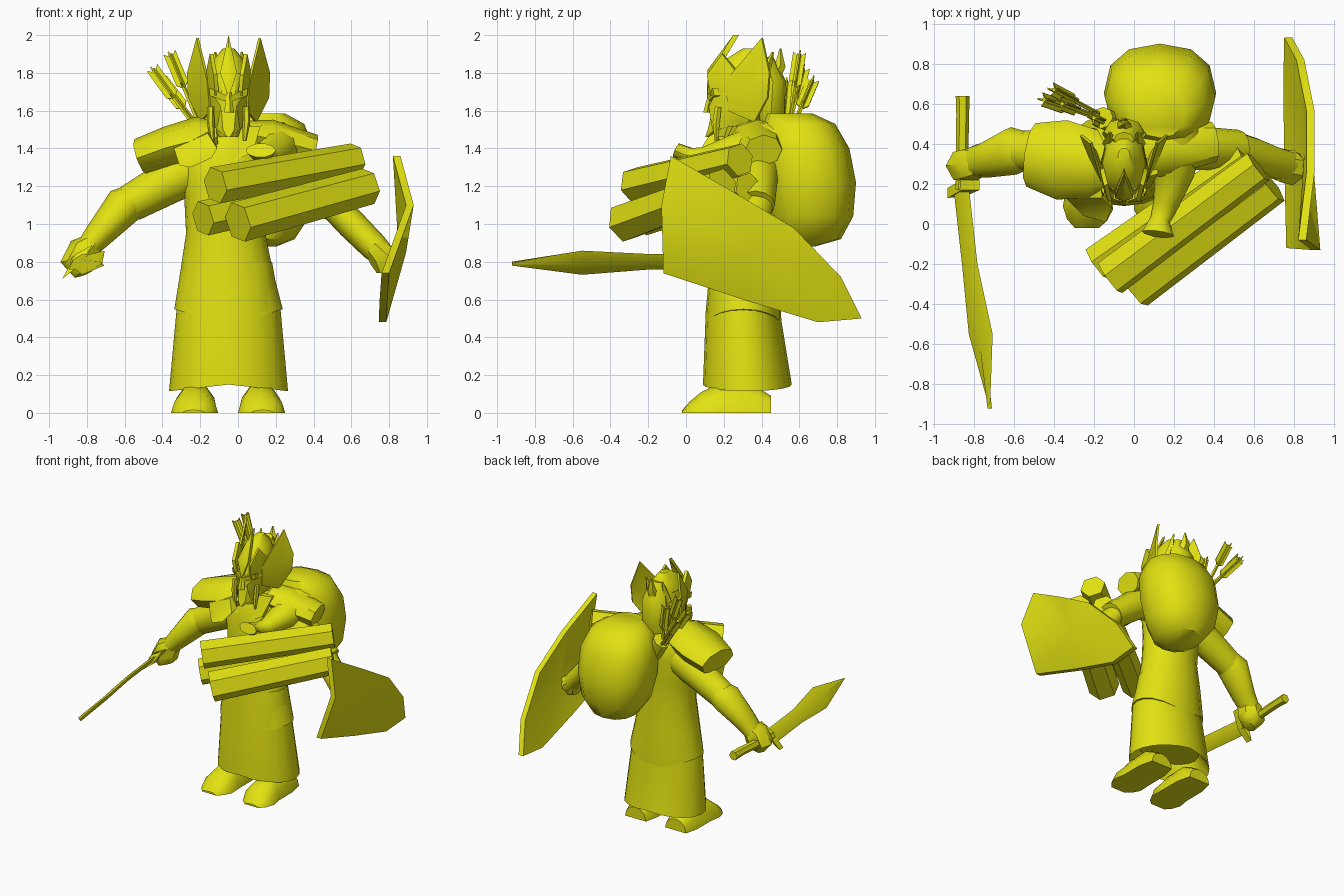
import bpy, bmesh, math
from mathutils import Vector as V

yellow = bpy.data.materials.new("yellow")
yellow.diffuse_color = (0.76, 0.76, 0.006, 1)
CX = -0.05  # body centre line


def make(name, verts, faces):
    mesh = bpy.data.meshes.new(name)
    mesh.from_pydata([tuple(v) for v in verts], [], faces)
    bm = bmesh.new()
    bm.from_mesh(mesh)
    bmesh.ops.recalc_face_normals(bm, faces=bm.faces)
    bm.to_mesh(mesh)
    bm.free()
    mesh.materials.append(yellow)
    obj = bpy.data.objects.new(name, mesh)
    bpy.context.collection.objects.link(obj)
    return obj


def loft(name, rings, n=12, up=(0, 1, 0), level=False, phase=0.0, power=1.0):
    """Skin elliptical rings (x, y, z, radius_a, radius_b) along a path."""
    pts = [V(r[:3]) for r in rings]
    verts, faces = [], []
    for i, r in enumerate(rings):
        t = pts[min(i + 1, len(pts) - 1)] - pts[max(i - 1, 0)]
        t = V((0, 0, 1)) if level else t.normalized()
        a = V(up).cross(t).normalized()
        b = t.cross(a)
        for k in range(n):
            w = math.tau * (k + phase) / n
            c, s = (math.copysign(abs(q) ** power, q) for q in (math.cos(w), math.sin(w)))
            verts.append(pts[i] + a * (r[3] * c) + b * (r[4] * s))
    for i in range(len(rings) - 1):
        for k in range(n):
            j = (k + 1) % n
            faces.append((i * n + k, i * n + j, (i + 1) * n + j, (i + 1) * n + k))
    faces += [tuple(range(n)), tuple(range((len(rings) - 1) * n, len(rings) * n))]
    return make(name, verts, faces)


def plate(name, pts, off, bulge=(0, 0, 0)):
    """Solid plate: outline fanned from a raised centre, thickened by off."""
    n, off = len(pts), V(off)
    pts = [V(p) for p in pts]
    pts.append(sum(pts, V()) / n + V(bulge))
    verts = pts + [p + off for p in pts]
    faces, m = [], n + 1
    for k in range(n):
        j = (k + 1) % n
        faces += [(k, j, n), (m + j, m + k, m + n), (j, k, m + k, m + j)]
    return make(name, verts, faces)


# robe: flared lower skirt with a wavy hem, tunic on top
skirt = loft("lower_robe", [(CX, .32, .24, .24, .17), (CX, .325, .12, .315, .235),
                            (CX, .30, .55, .275, .195), (CX, .31, .8, .23, .18)], 20, level=True)
for v in skirt.data.vertices:
    if abs(v.co.z - .12) < .001:
        v.co.z = .115 + .035 * (1 - abs(v.co.x - CX) / .315)
tunic = loft("tunic", [(CX, .305, .55, .287, .2), (CX - .01, .31, .75, .245, .19),
                       (CX - .015, .31, .95, .21, .175), (CX - .02, .32, 1.15, .215, .17),
                       (CX - .02, .33, 1.32, .24, .175), (CX - .01, .35, 1.45, .2, .155),
                       (CX, .34, 1.53, .1, .1)], 20, level=True)
for v in tunic.data.vertices:
    if v.co.z < .6:
        v.co.z -= .09 * (1 - abs(v.co.x - CX) / .29)

# collar flaps lying over the chest
for s in (-1, 1):
    plate("collar_flap", [(CX, .16, 1.32), (CX + s * .13, .18, 1.38), (CX + s * .17, .25, 1.52),
                          (CX + s * .06, .22, 1.52)], (0, .04, 0))

# feet, flat underneath
for x, s in ((-.225, -1), (.12, 1)):
    shoe = loft("foot", [(x, .45, 0, .09, .09), (x, .34, 0, .115, .16), (x, .17, 0, .115, .155),
                         (x + s * .005, .08, 0, .125, .11), (x + s * .01, .02, 0, .1, .06),
                         (x + s * .01, -.02, 0, .06, .015)], 12, (0, 0, 1))
    for v in shoe.data.vertices:
        v.co.z = max(0, v.co.z)

# sleeves, forearms and hands
loft("right_sleeve", [(-.2, .35, 1.31, .13, .13), (-.38, .36, 1.215, .115, .115),
                      (-.57, .365, 1.11, .1, .1)], 12)
loft("right_forearm", [(-.55, .365, 1.13, .085, .1), (-.6, .365, 1.1, .105, .12),
                       (-.74, .32, .94, .075, .09), (-.8, .31, .87, .06, .08)], 12)
loft("right_hand", [(-.76, .31, .91, .05, .07), (-.81, .3, .86, .09, .09),
                    (-.84, .29, .79, .1, .09), (-.82, .28, .735, .05, .05)], 7)
loft("left_sleeve", [(.1, .36, 1.36, .13, .14), (.3, .38, 1.27, .11, .11),
                     (.52, .37, 1.1, .095, .1)], 12)
loft("left_forearm", [(.48, .37, 1.12, .075, .1), (.6, .34, 1.0, .08, .09),
                      (.72, .3, .88, .075, .08), (.8, .28, .8, .06, .08)], 12)
loft("left_hand", [(.72, .29, .88, .06, .08), (.78, .28, .82, .085, .09),
                   (.78, .28, .74, .045, .05)], 7)

# shoulder guards flaring outwards
loft("right_shoulder_guard", [(-.1, .29, 1.46, .08, .12), (-.2, .3, 1.45, .12, .17),
                              (-.36, .32, 1.41, .11, .2), (-.515, .345, 1.355, .1, .16)], 8)
plate("right_guard_flap", [(-.16, .13, 1.48), (-.34, .13, 1.4), (-.31, .1, 1.31),
                           (-.25, .04, 1.3), (-.14, .01, 1.35), (-.11, .08, 1.4)], (0, .06, .01))
loft("left_shoulder_guard", [(.04, .36, 1.48, .07, .13), (.16, .38, 1.455, .1, .14),
                             (.4, .41, 1.39, .085, .1)], 8)

# sack slung over the left shoulder, neck gathered at the chest
loft("sack", [(.14, .62, .88, .06, .06), (.14, .65, .92, .16, .17), (.135, .665, 1.04, .245, .22),
              (.13, .655, 1.22, .28, .245), (.13, .63, 1.4, .275, .235), (.13, .6, 1.53, .22, .19),
              (.13, .55, 1.585, .12, .12)], 12, level=True, power=.85)
loft("sack_neck", [(.15, .58, 1.4, .2, .17), (.2, .4, 1.41, .15, .13), (.2, .25, 1.385, .1, .09),
                   (.16, .1, 1.35, .065, .06), (.13, .02, 1.36, .05, .045),
                   (.12, -.05, 1.39, .08, .04)], 10, (0, 0, 1))

# three hexagonal rolls under the arm
logs = [loft("log", [a + (r, r), b + (r * .9, r * .9)], 6, (0, 0, 1), phase=.25)
        for a, b, r in (((-.12, -.27, 1.205), (.62, .285, 1.34), .1),
                        ((0, -.325, 1.01), (.69, .19, 1.2), .11),
                        ((-.185, -.2, 1.03), (.56, .33, 1.19), .095))]

# shield, bowed outwards
plate("shield", [(.86, -.08, 1.36), (.93, -.13, 1.1), (.8, -.12, .74), (.79, .3, .6), (.785, .7, .48),
                 (.79, .93, .5), (.85, .82, .72), (.9, .57, .98), (.9, .25, 1.17)],
      (-.04, 0, 0), (.045, 0, 0))

# sword: diamond section blade, guard, grip
def blade_point(x, y, z, w):
    d = V((.7, 0, .75))
    e = V((-.75, 0, .7)) * .015
    c = V((x, y, z))
    return [c + d * w, c + e, c - d * w, c - e]

verts = []
for r in ((-.86, .16, .8, .055), (-.82, -.2, .8, .055), (-.765, -.55, .795, .085), (-.72, -.92, .79, .002)):
    verts += blade_point(*r)
faces = [(0, 1, 2, 3), (12, 13, 14, 15)]
for i in range(3):
    for k in range(4):
        j = (k + 1) % 4
        faces.append((4 * i + k, 4 * i + j, 4 * i + 4 + j, 4 * i + 4 + k))
make("sword_blade", verts, faces)
plate("sword_guard", [(-.93, .13, .71), (-.84, .14, .78), (-.77, .17, .89), (-.86, .17, .84)], (0, .05, 0))
loft("sword_grip", [(-.86, .17, .8, .03, .03), (-.855, .55, .82, .032, .032),
                    (-.855, .64, .82, .035, .035)], 6, (0, 0, 1))

# head, helmet and beard
loft("head", [(CX, .2, 1.46, .05, .05), (CX, .26, 1.53, .085, .12), (CX, .28, 1.66, .105, .15),
              (CX, .3, 1.8, .11, .15)], 12, level=True)
loft("helmet", [(CX, .29, 1.68, .12, .165), (CX, .3, 1.78, .115, .165), (CX, .32, 1.87, .08, .12),
                (CX, .34, 1.93, .03, .04)], 10, level=True)
loft("beard", [(CX, .11, 1.46, .015, .01), (CX, .15, 1.5, .06, .04), (CX, .19, 1.6, .075, .06)],
     6, level=True)
loft("nose", [(CX, .11, 1.59, .028, .02), (CX, .135, 1.7, .015, .015)], 5, level=True)
plate("front_crest", [(CX, .11, 1.67), (CX + .045, .13, 1.8), (CX, .25, 2.0),
                      (CX - .045, .13, 1.8)], (0, .03, 0), (0, -.04, 0))
loft("back_hair", [(CX, .42, 1.88, .05, .04), (CX, .46, 1.75, .1, .07),
                   (CX, .45, 1.58, .11, .07), (CX, .46, 1.46, .06, .04)], 8)
loft("rear_spike", [(CX, .42, 1.72, .06, .05), (CX, .5, 1.84, .035, .03),
                    (CX, .5, 1.93, .005, .005)], 5)
for s in (-1, 1):
    # tall slanted side wing, smaller front point, cheek guard and braid
    def at(x, y, z):
        return (CX + s * x, y, z)
    plate("helmet_wing", [at(.1, .22, 1.6), at(.115, .21, 1.76), at(.17, .4, 1.985),
                          at(.22, .44, 1.8), at(.215, .43, 1.67), at(.15, .36, 1.54)],
          (-s * .012, .008, 0), (s * .015, -.01, 0))
    plate("crown_point", [at(.07, .13, 1.68), at(.08, .11, 1.79), at(.1, .19, 1.9),
                          at(.12, .27, 1.8), at(.12, .27, 1.68)], (-s * .02, .01, 0), (s * .01, 0, 0))
    plate("cheek_guard", [at(.04, .12, 1.62), at(.09, .16, 1.7), at(.115, .3, 1.7),
                          at(.1, .3, 1.54), at(.06, .14, 1.5)], (0, .03, 0), (s * .01, 0, 0))
    plate("brow", [at(.01, .11, 1.68), at(.1, .14, 1.72), at(.1, .15, 1.68), at(.02, .12, 1.65)], (0, .03, 0))
    loft("braid", [at(.095, .17, 1.62) + (.018, .02), at(.095, .16, 1.54) + (.02, .022),
                   at(.085, .16, 1.44) + (.01, .01)], 6)
    loft("hair_spike", [at(.07, .4, 1.74) + (.04, .04), at(.07, .46, 1.91) + (.006, .006)], 4)

# quiver and arrows with fletching on the back
loft("quiver", [(.0, .47, 1.24, .05, .05), (-.16, .53, 1.49, .065, .055)], 8)
for a, b in (((-.16, .52, 1.42), (-.45, .62, 1.82)), ((-.17, .53, 1.44), (-.36, .6, 1.9)),
             ((-.16, .54, 1.45), (-.4, .67, 1.76)), ((-.14, .5, 1.4), (-.2, .53, 1.76))):
    a, b = V(a), V(b)
    t = (b - a).normalized()
    loft("arrow_shaft", [tuple(a) + (.012, .012), tuple(b) + (.012, .012)], 5)
    for side in (V((0, 1, 0)), V((1, 0, .7))):
        w = (side - t * side.dot(t)).normalized() * .034
        off = t.cross(w).normalized() * .008
        plate("arrow_feather", [b - t * .2, b - t * .17 + w, b + t * .01 + w,
                                b - t * .02, b + t * .01 - w, b - t * .17 - w], off)

# soft shading with sharp edges kept; logs read as round
bpy.ops.object.select_all(action='SELECT')
bpy.context.view_layer.objects.active = tunic
bpy.ops.object.shade_smooth_by_angle(angle=math.radians(42))
bpy.ops.object.select_all(action='DESELECT')
for o in logs:
    o.select_set(True)
bpy.context.view_layer.objects.active = logs[0]
bpy.ops.object.shade_smooth_by_angle(angle=math.radians(65))
